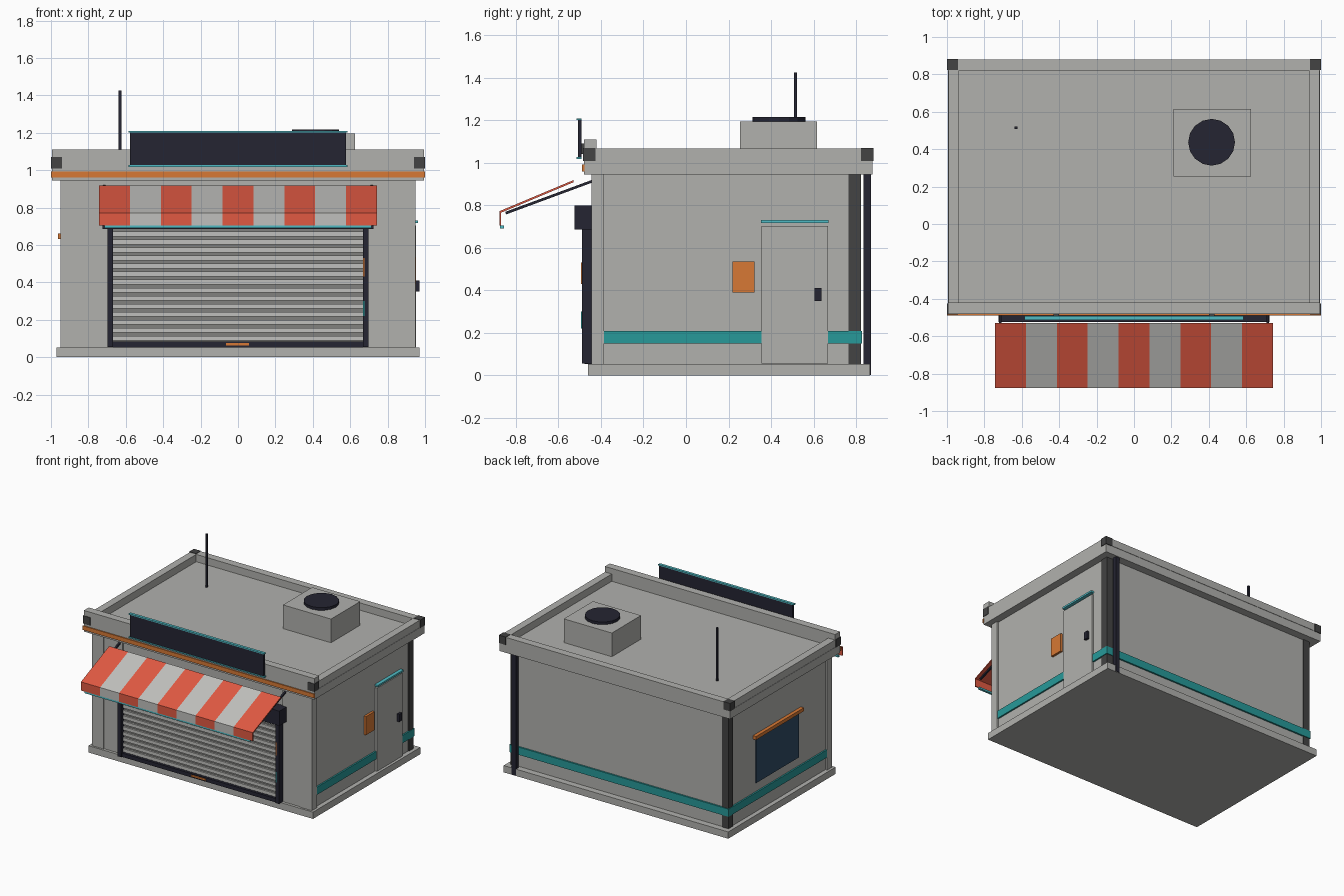
import bpy, bmesh, math
from mathutils import Vector

if "Cube" in bpy.data.objects:
    bpy.data.objects.remove(bpy.data.objects["Cube"])


def colour(name, rgb):
    m = bpy.data.materials.new(name)
    m.diffuse_color = (*rgb, 1)
    m.use_nodes = True
    m.node_tree.nodes["Principled BSDF"].inputs["Base Color"].default_value = m.diffuse_color
    return m


WALL = colour("concrete grey", (0.44, 0.44, 0.42))
WHITE = colour("off white", (0.53, 0.53, 0.51))
RED = colour("awning red", (0.75, 0.10, 0.055))
ORANGE = colour("orange", (0.68, 0.19, 0.035))
TEAL = colour("teal", (0.02, 0.32, 0.32))
CYAN = colour("light cyan", (0.08, 0.50, 0.56))
NAVY = colour("dark navy", (0.018, 0.018, 0.032))
DARK = colour("charcoal", (0.056, 0.056, 0.056))
GLASS = colour("window blue", (0.03, 0.07, 0.13))
GAP = colour("shutter grey", (0.22, 0.22, 0.21))


def finish(name, bm, mat):
    bmesh.ops.recalc_face_normals(bm, faces=bm.faces)
    me = bpy.data.meshes.new(name)
    bm.to_mesh(me)
    bm.free()
    me.materials.append(mat)
    ob = bpy.data.objects.new(name, me)
    bpy.context.collection.objects.link(ob)
    return ob


def box(name, x, y, z, mat):
    """Box from (min, max) ranges on each axis."""
    bm = bmesh.new()
    bmesh.ops.create_cube(bm, size=1)
    for v in bm.verts:
        v.co = [r[0] if c < 0 else r[1] for c, r in zip(v.co, (x, y, z))]
    return finish(name, bm, mat)


def extrude_x(name, profile, x0, x1, mat):
    """Closed (y, z) profile swept along x."""
    bm = bmesh.new()
    face = bm.faces.new([bm.verts.new((x0, y, z)) for y, z in profile])
    new = bmesh.ops.extrude_face_region(bm, geom=[face])["geom"]
    bmesh.ops.translate(bm, vec=(x1 - x0, 0, 0),
                        verts=[g for g in new if isinstance(g, bmesh.types.BMVert)])
    return finish(name, bm, mat)


def span(s, a, b):
    """Range a..b mirrored to side s."""
    return tuple(sorted((s * a, s * b)))


# Base and walls
box("base_slab", (-0.97, 0.97), (-0.46, 0.865), (0, 0.053), WALL)
box("main_walls", (-0.935, 0.935), (-0.43, 0.815), (0.05, 0.95), WALL)

# Corner pilasters, piers and rear posts
for s, side in ((-1, "left"), (1, "right")):
    box(f"{side}_front_pilaster", span(s, 0.85, 0.95), (-0.445, -0.385), (0.05, 0.95), WALL)
    box(f"{side}_front_pier", span(s, 0.69, 0.85), (-0.438, -0.42), (0.05, 0.95), WALL)
    box(f"{side}_rear_post", span(s, 0.885, 0.942), (0.765, 0.822), (0.05, 0.95), DARK)

# Painted band around the sides and back
box("left_band", (-0.947, -0.93), (-0.385, 0.828), (0.15, 0.21), TEAL)
box("right_band", (0.93, 0.947), (-0.385, 0.828), (0.15, 0.21), TEAL)
box("rear_band", (-0.947, 0.947), (0.81, 0.828), (0.15, 0.21), TEAL)

# Roof deck and parapet
box("roof_slab", (-0.995, 0.995), (-0.48, 0.877), (0.945, 1.01), WALL)
box("front_parapet", (-0.995, 0.995), (-0.48, -0.42), (1.01, 1.11), WALL)
box("rear_parapet", (-0.995, 0.995), (0.82, 0.88), (1.01, 1.067), WALL)
for s, side in ((-1, "left"), (1, "right")):
    box(f"{side}_parapet", span(s, 0.935, 0.993), (-0.42, 0.82), (1.01, 1.067), WALL)
    for y, end in ((-0.455, "front"), (0.853, "rear")):
        box(f"{side}_{end}_corner_cap", span(s, 0.94, 0.999), (y - 0.029, y + 0.029),
            (1.008, 1.07), DARK)
box("front_trim_strip", (-1, 1), (-0.488, -0.478), (0.96, 0.992), ORANGE)

# Roof equipment
box("vent_box", (0.21, 0.625), (0.255, 0.615), (1.005, 1.195), WALL)
bm = bmesh.new()
bmesh.ops.create_cone(bm, cap_ends=True, segments=16, radius1=0.125, radius2=0.125, depth=0.022)
bmesh.ops.translate(bm, vec=(0.415, 0.437, 1.205), verts=bm.verts)
finish("vent_cover", bm, NAVY)
box("antenna", (-0.638, -0.624), (0.508, 0.522), (1.005, 1.425), NAVY)

# Blank sign board with trims
box("sign_board", (-0.577, 0.577), (-0.508, -0.492), (1.025, 1.2), NAVY)
for z, end in ((1.2, "upper"), (1.018, "lower")):
    box(f"sign_{end}_trim", (-0.585, 0.585), (-0.514, -0.492), (z, z + 0.009), CYAN)
for s in (-1, 1):
    box("sign_bracket", span(s, 0.40, 0.43), (-0.495, -0.475), (1.04, 1.09), DARK)

# Roller shutter
box("shutter_housing", (-0.725, 0.725), (-0.525, -0.43), (0.685, 0.8), NAVY)
for s, side in ((-1, "left"), (1, "right")):
    box(f"{side}_shutter_rail", span(s, 0.667, 0.697), (-0.49, -0.43), (0.055, 0.69), NAVY)
box("shutter_backing", (-0.667, 0.667), (-0.452, -0.43), (0.055, 0.69), GAP)
pitch = 0.6 / 14
for i in range(14):
    z = 0.088 + i * pitch
    box("shutter_slat", (-0.667, 0.667), (-0.466, -0.445), (z, z + 0.026), WHITE)
box("shutter_bottom_bar", (-0.667, 0.667), (-0.478, -0.44), (0.053, 0.083), NAVY)
box("shutter_handle", (-0.065, 0.06), (-0.486, -0.475), (0.063, 0.076), ORANGE)
for z, mat in (((0.43, 0.53), ORANGE), ((0.22, 0.3), TEAL)):
    box("shutter_marker", (0.668, 0.677), (-0.494, -0.488), z, mat)

# Striped awning with front valance
profile = [(-0.53, 0.918), (-0.878, 0.772), (-0.878, 0.705),
           (-0.870, 0.705), (-0.870, 0.765), (-0.53, 0.908)]
width = 1.484 / 9
for i in range(9):
    x = -0.742 + i * width
    extrude_x("awning_stripe", profile, x, x + width, WHITE if i % 2 else RED)
box("awning_lower_trim", (-0.715, 0.715), (-0.874, -0.856), (0.69, 0.704), CYAN)

# Slanted awning arms
arm = [(-0.435, 0.922), (-0.85, 0.769), (-0.846, 0.757), (-0.435, 0.909)]
for s, side in ((-1, "left"), (1, "right")):
    extrude_x(f"{side}_awning_arm", arm, s * 0.715 - 0.007, s * 0.715 + 0.007, NAVY)

# Side door, its canopy and handle, and the wall box
box("side_door", (0.93, 0.952), (0.355, 0.668), (0.055, 0.703), WALL)
box("door_canopy", (0.93, 0.962), (0.352, 0.67), (0.717, 0.731), CYAN)
box("door_handle", (0.95, 0.971), (0.604, 0.637), (0.35, 0.41), NAVY)
box("utility_box", (0.93, 0.953), (0.218, 0.322), (0.39, 0.535), ORANGE)

# Side window with hood
box("side_window", (-0.943, -0.93), (-0.05, 0.48), (0.28, 0.635), GLASS)
box("window_hood", (-0.962, -0.93), (-0.08, 0.51), (0.633, 0.66), ORANGE)

# Rear drainpipe
box("drainpipe", (0.862, 0.897), (0.834, 0.869), (0.003, 0.948), NAVY)
